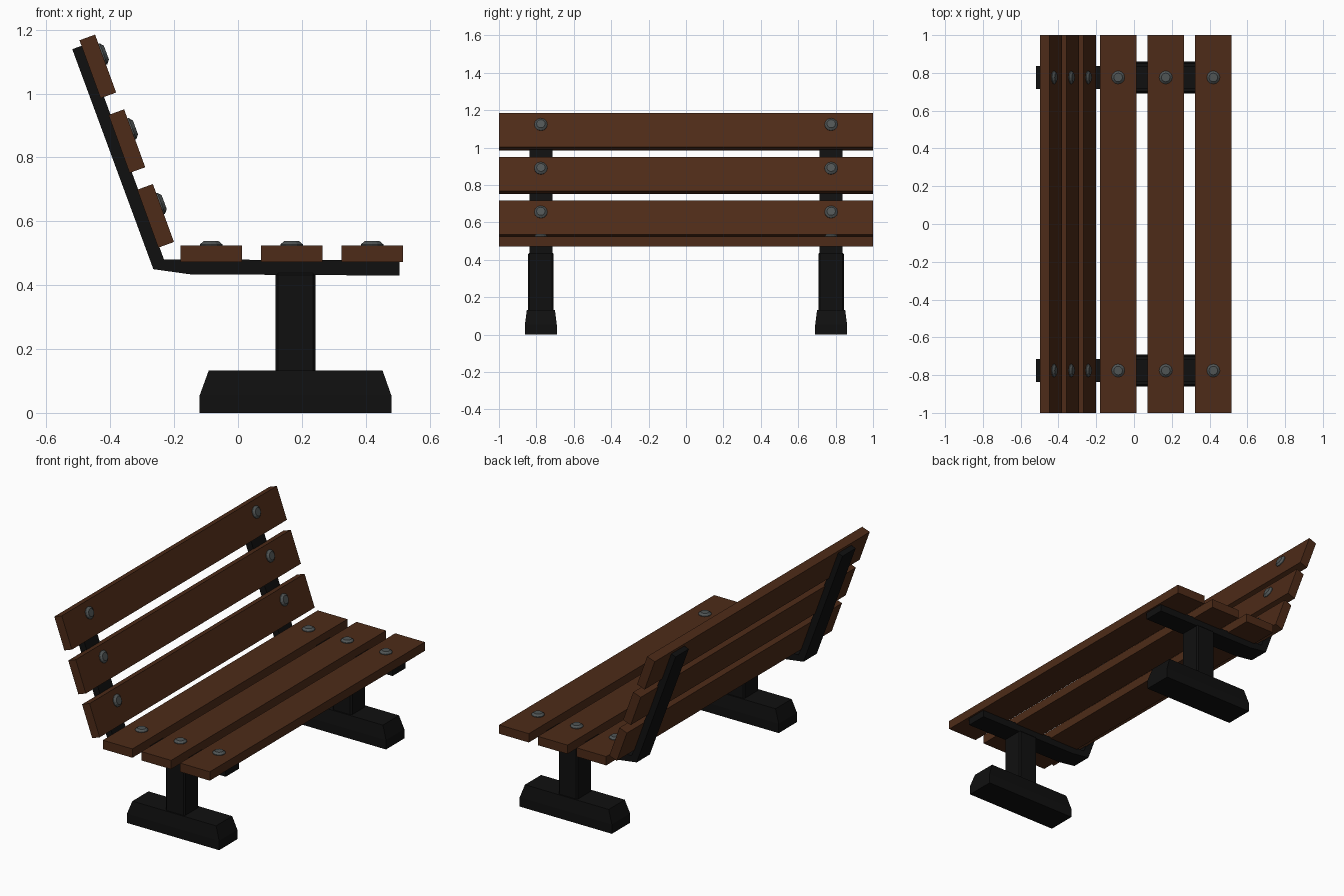
import bpy, bmesh, math
from mathutils import Matrix, Vector

if "Cube" in bpy.data.objects:
    bpy.data.objects.remove(bpy.data.objects["Cube"])

def material(name, rgb):
    m = bpy.data.materials.new(name)
    m.diffuse_color = (*rgb, 1)
    m.use_nodes = True
    m.node_tree.nodes["Principled BSDF"].inputs["Base Color"].default_value = m.diffuse_color
    return m

WOOD = material("brown_wood", (0.075, 0.024, 0.009))
IRON = material("black_iron", (0.005, 0.005, 0.005))
STEEL = material("dark_steel", (0.08, 0.09, 0.09))
Y = 0.776                      # side frame position
TILT = math.radians(20)        # backrest lean

def finish(bm, name, mat, bevel=0):
    bmesh.ops.recalc_face_normals(bm, faces=bm.faces)
    me = bpy.data.meshes.new(name)
    bm.to_mesh(me)
    bm.free()
    me.materials.append(mat)
    ob = bpy.data.objects.new(name, me)
    bpy.context.collection.objects.link(ob)
    if bevel:
        b = ob.modifiers.new("edge", 'BEVEL')
        b.width, b.segments = bevel, 1
    return ob

def box(name, size, matrix, mat, bevel=0):
    bm = bmesh.new()
    bmesh.ops.create_cube(bm, size=1, matrix=matrix @ Matrix.Diagonal((*size, 1)))
    return finish(bm, name, mat, bevel)

def extrude_xz(name, pts, y, width, mat, bevel=0):
    bm = bmesh.new()
    f = bm.faces.new([bm.verts.new((x, y - width / 2, z)) for x, z in pts])
    r = bmesh.ops.extrude_face_region(bm, geom=[f])
    bmesh.ops.translate(bm, vec=(0, width, 0),
                        verts=[v for v in r["geom"] if isinstance(v, bmesh.types.BMVert)])
    return finish(bm, name, mat, bevel)

def bolt(name, matrix):
    # rim, sloped shoulder and flat cap along local z
    bm = bmesh.new()
    rings = []
    for r, z in ((0.035, -0.01), (0.035, 0.004), (0.023, 0.014)):
        rings.append([bm.verts.new(matrix @ Vector((r * math.cos(a), r * math.sin(a), z)))
                      for a in (i * math.tau / 12 for i in range(12))])
    for a, b in zip(rings, rings[1:]):
        for i in range(12):
            j = (i + 1) % 12
            bm.faces.new((a[i], a[j], b[j], b[i]))
    bm.faces.new(rings[0])
    bm.faces.new(rings[-1])
    finish(bm, name, STEEL)

def slat(name, x, z, angle, bolt_shift):
    # slat lies flat in local xy, rotated about y for the backrest
    m = Matrix.Translation((x, 0, z)) @ Matrix.Rotation(angle, 4, 'Y')
    box(name, (0.193, 2, 0.052), m, WOOD)
    for s in (-1, 1):
        bolt(name + "_bolt", m @ Matrix.Translation((bolt_shift, s * Y, 0.026)))

# seat and backrest slats with bolts
for x in (-0.084, 0.168, 0.42):
    slat("seat_slat", x, 0.498, 0, 0)
for x, z in ((-0.439, 1.085), (-0.348, 0.851), (-0.258, 0.617)):
    slat("back_slat", x, z, math.pi / 2 - TILT, -0.031)

# side frames
RAIL = [(-0.519, 1.139), (-0.265, 0.45), (-0.15, 0.434), (0.506, 0.43),
        (0.506, 0.477), (-0.232, 0.481), (-0.48, 1.153)]
for s in (-1, 1):
    extrude_xz("support_rail", RAIL, s * Y, 0.123, IRON)
    box("post", (0.125, 0.135, 0.33), Matrix.Translation((0.18, s * Y, 0.275)), IRON, 0.008)
    # foot: tapered towards the top
    bm = bmesh.new()
    levels = [[bm.verts.new((x, s * Y + y, z)) for x, y in
               ((x0, -h), (x1, -h), (x1, h), (x0, h))]
              for x0, x1, h, z in ((-0.12, 0.48, 0.085, 0), (-0.12, 0.48, 0.085, 0.055),
                                   (-0.092, 0.453, 0.075, 0.132))]
    for a, b in zip(levels, levels[1:]):
        for i in range(4):
            j = (i + 1) % 4
            bm.faces.new((a[i], a[j], b[j], b[i]))
    bm.faces.new(levels[0])
    bm.faces.new(levels[-1])
    finish(bm, "foot", IRON)
